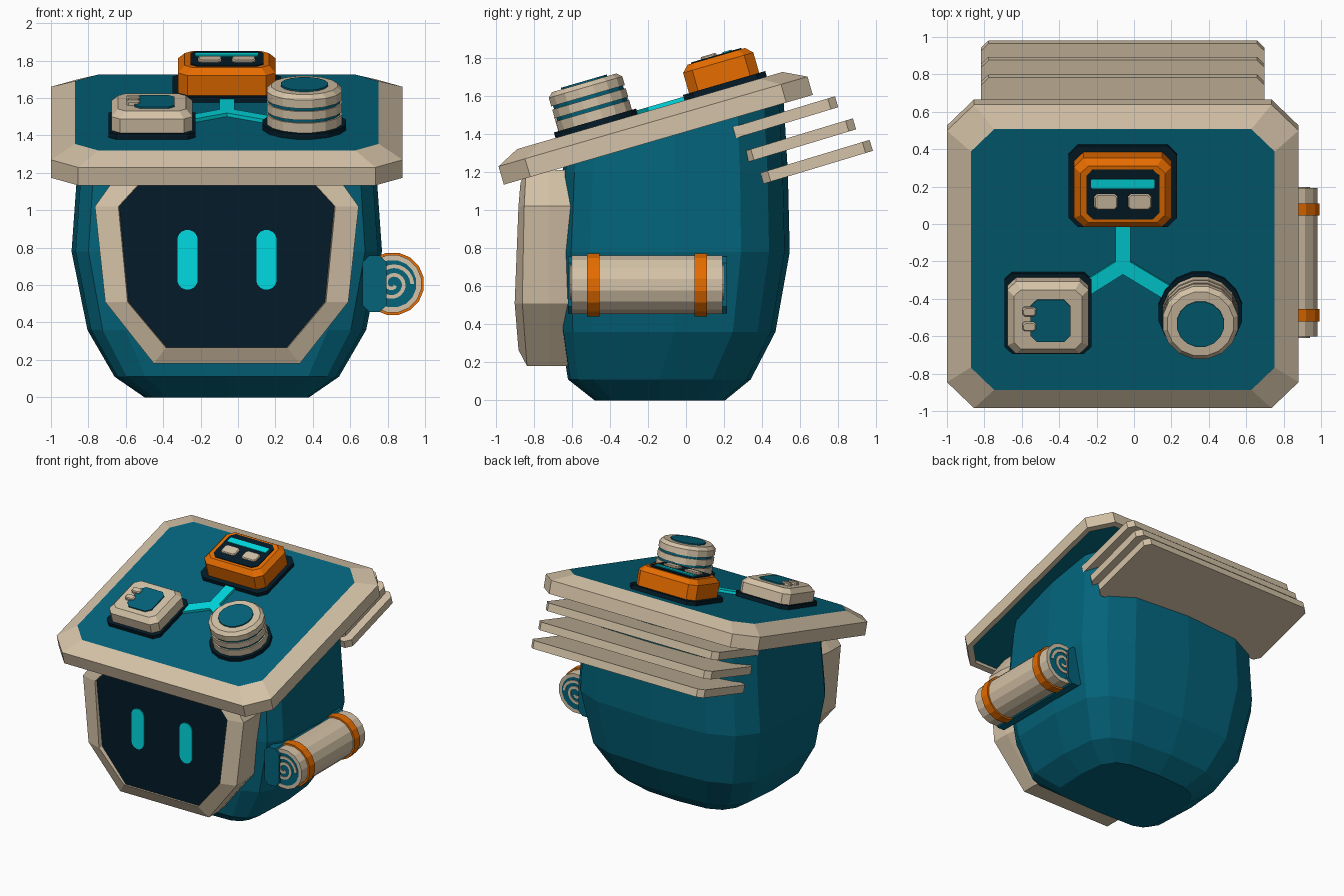
import bpy, bmesh, math
from mathutils import Matrix, Vector

if "Cube" in bpy.data.objects:
    bpy.data.objects.remove(bpy.data.objects["Cube"])


def material(name, rgb):
    m = bpy.data.materials.new(name)
    m.diffuse_color = (*rgb, 1)
    m.use_nodes = True
    m.node_tree.nodes["Principled BSDF"].inputs["Base Color"].default_value = m.diffuse_color
    return m


TEAL = material("teal", (0.001, 0.125, 0.195))
BEIGE = material("beige", (0.658, 0.539, 0.385))
ORANGE = material("orange", (0.79, 0.15, 0.0))
NAVY = material("dark navy", (0.001, 0.011, 0.021))
CYAN = material("cyan", (0.0, 0.70, 0.75))

CX = -0.06  # centre line of the head
LID = Matrix.Translation((CX, -0.19, 1.5225)) @ Matrix.Rotation(math.radians(16.2), 4, 'X')


def loft(name, rings, mats, M=Matrix()):
    """Closed skin through rings; mats = one material, or [first cap, bands..., last cap]."""
    if not isinstance(mats, list):
        mats = [mats] * (len(rings) + 1)
    slots = list(dict.fromkeys(mats))
    bm = bmesh.new()
    vs = [[bm.verts.new(M @ Vector(p)) for p in r] for r in rings]
    n = len(vs[0])
    bm.faces.new(vs[0][::-1]).material_index = slots.index(mats[0])
    for k in range(len(vs) - 1):
        a, b = vs[k], vs[k + 1]
        for i in range(n):
            j = (i + 1) % n
            bm.faces.new((a[i], a[j], b[j], b[i])).material_index = slots.index(mats[k + 1])
    bm.faces.new(vs[-1]).material_index = slots.index(mats[-1])
    bmesh.ops.recalc_face_normals(bm, faces=bm.faces)
    me = bpy.data.meshes.new(name)
    bm.to_mesh(me)
    bm.free()
    for s in slots:
        me.materials.append(s)
    ob = bpy.data.objects.new(name, me)
    bpy.context.collection.objects.link(ob)
    return ob


def rect(hx, hy, c, z, x=0, y=0):
    """Rectangle ring with chamfered corners."""
    pts = [(hx, -hy + c), (hx, hy - c), (hx - c, hy), (-hx + c, hy),
           (-hx, hy - c), (-hx, -hy + c), (-hx + c, -hy), (hx - c, -hy)]
    return [(x + p, y + q, z) for p, q in pts]


def circle(r, z, n=16, x=0, y=0):
    return [(x + r * math.cos((i + .5) * math.tau / n), y + r * math.sin((i + .5) * math.tau / n), z)
            for i in range(n)]


def block(name, hx, hy, c, z0, z1, mats, x=0, y=0, bevel=0.0, M=LID):
    rings = [rect(hx, hy, c, z0, x, y), rect(hx, hy, c, z1 - bevel, x, y)]
    if bevel:
        rings.append(rect(hx - bevel, hy - bevel, c * 0.8, z1, x, y))
    return loft(name, rings, mats, M)


# Head shell: rounded-square rings, squarer at the front, cut off along the lid slope
def shell_ring(hx, front, back, z=None):
    ring, mid = [], -0.06
    if z is not None and z < 0.3:
        mid = (front + back) / 2
    for i in range(16):
        a = i * math.tau / 16
        c, s = math.cos(a), math.sin(a)
        e = 2 / 3.5 if s > -1e-6 else 2 / 6
        x = hx * math.copysign(abs(c) ** e if abs(c) > 1e-6 else 0, c)
        t = abs(s) ** e if abs(s) > 1e-6 else 0
        y = mid + t * ((back - mid) if s > 0 else (front - mid))
        ring.append((CX + x, y, z if z is not None else 1.4225 + 0.29 * (y + 0.19)))
    return ring


loft("head_shell", [shell_ring(0.44, -0.48, 0.205, 0), shell_ring(0.60, -0.62, 0.34, 0.11),
                    shell_ring(0.745, -0.66, 0.47, 0.36), shell_ring(0.83, -0.67, 0.545, 0.78),
                    shell_ring(0.80, -0.65, 0.535, 1.2), shell_ring(0.78, -0.63, 0.51)], TEAL)


# Face frame with a recessed dark screen
def face_ring(pts, grow=0.0, y=None):
    right = [(CX + hx + grow, py if y is None else y, z) for hx, z, py in pts]
    return right + [(2 * CX - x, py, z) for x, py, z in reversed(right)]


outer = [(0.57, 1.21, -0.84), (0.705, 1.02, -0.85), (0.65, 0.51, -0.86), (0.39, 0.18, -0.835)]
inner = [(0.47, 1.14, -0.87), (0.58, 1.02, -0.88), (0.53, 0.51, -0.90), (0.325, 0.265, -0.88)]
loft("face_frame", [face_ring(outer, -0.02, -0.58), face_ring(outer, 0, -0.72), face_ring(outer),
                    face_ring(inner), face_ring(inner, -0.005, -0.865)],
     [BEIGE] * 5 + [NAVY])

# Eyes: thin upright capsules
for side, ex in (("left", -0.27), ("right", 0.152)):
    outline = []
    for i in range(16):
        a = (i + 0.5) * math.tau / 16
        outline.append((ex + 0.055 * math.cos(a),
                        0.735 + 0.055 * math.sin(a) + math.copysign(0.105, math.sin(a))))
    loft(side + "_eye", [[(x, y, z) for x, z in outline] for y in (-0.864, -0.873)], CYAN)

# Sloped lid: beige rim, teal top and underside
loft("lid", [rect(0.90, 0.805, 0.13, -0.13), rect(0.90, 0.805, 0.13, -0.16),
             rect(0.94, 0.845, 0.145, -0.16), rect(0.94, 0.845, 0.145, -0.06),
             rect(0.8125, 0.726, 0.125, 0)],
     [TEAL, BEIGE, BEIGE, BEIGE, BEIGE, TEAL], LID)

# Back fins
for i, (fy, fz) in enumerate(((0.504, 1.482), (0.598, 1.366), (0.686, 1.253))):
    M = Matrix.Translation((CX, fy, fz)) @ Matrix.Rotation(math.radians(16.8), 4, 'X')
    block(f"back_fin_{i + 1}", 0.757, 0.3, 0.04, -0.03, 0.03, BEIGE, M=M)

# Cyan Y-shaped link on the lid
for i, (tx, ty) in enumerate(((0, 0.3), (-0.40, -0.292), (0.415, -0.29))):
    d = Vector((tx, ty + 0.03, 0))
    s = Vector((-d.y, d.x, 0)).normalized() * 0.04
    o = Vector((0, -0.03, 0))
    loft(f"link_arm_{i + 1}", [[o - s + Vector((0, 0, z)), o + d - s + Vector((0, 0, z)),
                                o + d + s + Vector((0, 0, z)), o + s + Vector((0, 0, z))]
                               for z in (-0.01, 0.02)], CYAN, LID)

# Orange unit with dark inset panel, light bar and two buttons
U = 0.415
block("orange_unit_base", 0.29, 0.225, 0.05, -0.01, 0.03, NAVY, y=U)
block("orange_unit", 0.26, 0.192, 0.05, 0.02, 0.176, ORANGE, y=U, bevel=0.035)
block("orange_unit_panel", 0.195, 0.138, 0.035, 0.17, 0.182, NAVY, y=U)
block("light_bar", 0.17, 0.025, 0.006, 0.18, 0.188, CYAN, y=0.476)
for side, x in (("left", -0.09), ("right", 0.09)):
    block(side + "_button", 0.063, 0.043, 0.016, 0.175, 0.195, BEIGE, y=0.376, x=x, bevel=0.006)

# Beige unit with teal hatch and two tabs
block("beige_unit_base", 0.233, 0.224, 0.04, -0.01, 0.03, NAVY, x=-0.40, y=-0.292)
block("beige_unit", 0.216, 0.2, 0.045, 0.02, 0.142, BEIGE, x=-0.40, y=-0.292, bevel=0.035)
block("hatch", 0.107, 0.117, 0.035, 0.135, 0.151, TEAL, x=-0.387, y=-0.299)
for i, y in enumerate((-0.245, -0.328)):
    block(f"hatch_tab_{i + 1}", 0.036, 0.025, 0.01, 0.135, 0.164, BEIGE, x=-0.50, y=y, bevel=0.006)

# Round unit: stacked beige rings, teal grooves, teal cap
KX, KY = 0.415, -0.29
loft("round_unit_base", [circle(r, z, 16, KX, KY) for r, z in ((0.228, -0.01), (0.228, 0.03))], NAVY, LID)
profile = [(0.205, 0.02), (0.205, 0.083), (0.195, 0.083), (0.195, 0.1), (0.205, 0.1), (0.205, 0.148),
           (0.195, 0.148), (0.195, 0.165), (0.205, 0.165), (0.205, 0.212), (0.18, 0.236)]
loft("round_unit", [circle(r, z, 16, KX, KY) for r, z in profile],
     [BEIGE, BEIGE, BEIGE, TEAL, BEIGE, BEIGE, BEIGE, TEAL, BEIGE, BEIGE, BEIGE, BEIGE], LID)
loft("round_unit_cap", [circle(r, z, 16, KX, KY) for r, z in ((0.128, 0.23), (0.128, 0.245))], TEAL, LID)

# Scroll on the right side: mount, roll, bands and end spirals (local z runs to the front)
turn = Matrix.Rotation(math.radians(90), 4, 'X')
ROLL = Matrix.Translation((0.827, -0.205, 0.607)) @ turn
block("scroll_mount", 0.065, 0.15, 0.035, -0.42, 0.415, TEAL,
      M=Matrix.Translation((0.73, -0.205, 0.607)) @ turn)
loft("scroll_roll", [circle(0.128, -0.3975), circle(0.156, -0.3975), circle(0.156, 0.3975),
                     circle(0.128, 0.3975)], [TEAL, BEIGE, BEIGE, BEIGE, TEAL], ROLL)
for side, y in (("back", 0.0775), ("front", -0.488)):
    z = -0.205 - y
    loft(side + "_scroll_band", [circle(0.169, z - 0.0325), circle(0.169, z + 0.0325)], ORANGE, ROLL)
for side, end in (("back", -1), ("front", 1)):
    rings = []
    for i in range(41):
        t = i / 40
        a = t * 1.9 * math.tau
        r = 0.105 - 0.088 * t
        rings.append([(rr * math.cos(a), rr * math.sin(a), end * z)
                      for rr, z in ((r - 0.01, 0.397), (r + 0.01, 0.397), (r + 0.01, 0.404), (r - 0.01, 0.404))])
    loft(side + "_scroll_spiral", rings, BEIGE, ROLL)
